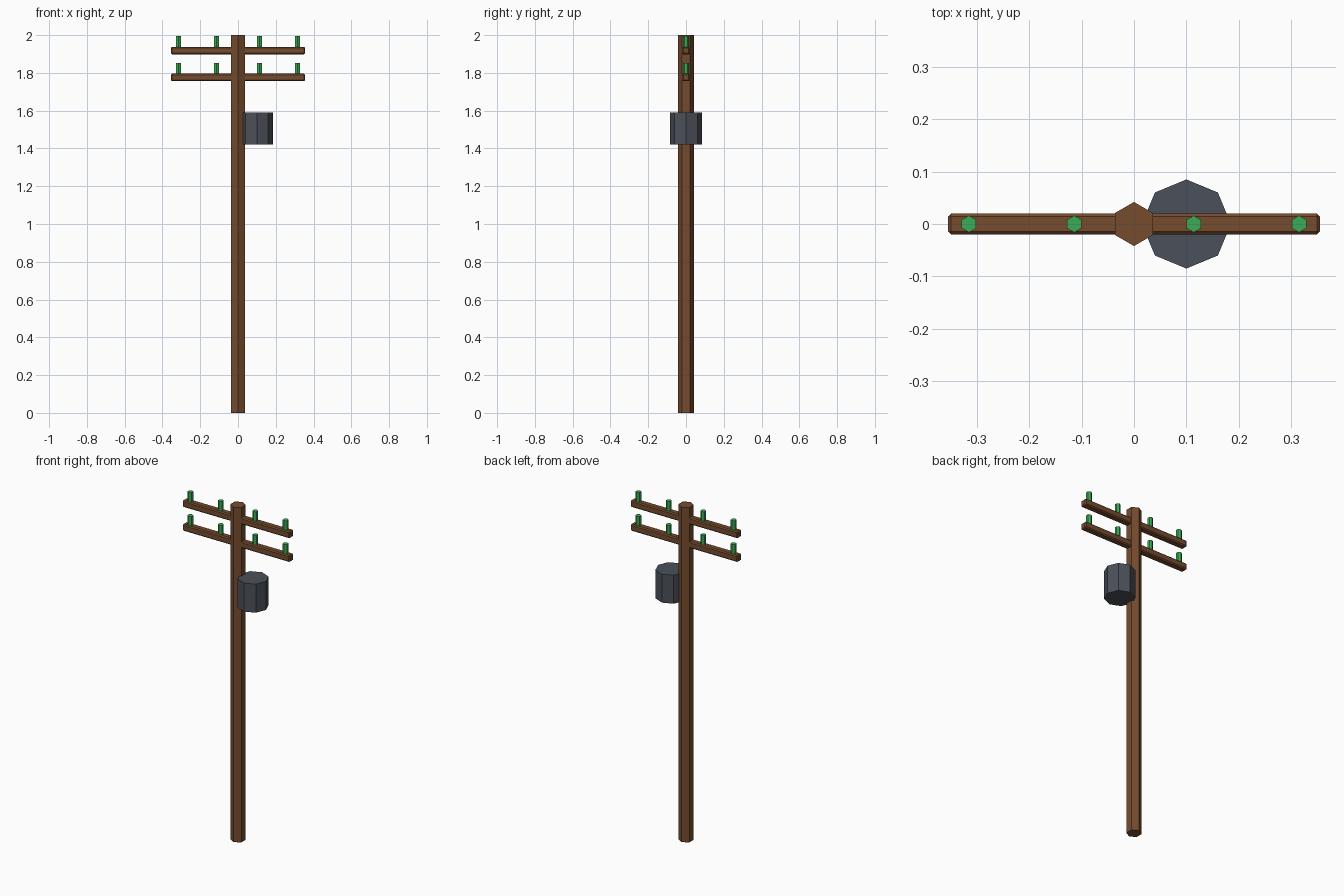
import bpy

if "Cube" in bpy.data.objects:
    bpy.data.objects.remove(bpy.data.objects["Cube"], do_unlink=True)


def make_material(name, rgb):
    mat = bpy.data.materials.new(name)
    mat.use_nodes = True
    mat.diffuse_color = (*rgb, 1)
    mat.node_tree.nodes["Principled BSDF"].inputs["Base Color"].default_value = (*rgb, 1)
    return mat


wood = make_material("brown wood", (0.18, 0.072, 0.028))
glass = make_material("green glass", (0.045, 0.40, 0.09))
metal = make_material("dark grey metal", (0.07, 0.08, 0.10))


def prism(name, sides, radius, x, bottom, top, mat):
    """Upright flat-shaded prism with a corner towards the back."""
    bpy.ops.mesh.primitive_cylinder_add(
        vertices=sides, radius=radius, depth=top - bottom,
        location=(x, 0, (bottom + top) / 2))
    obj = bpy.context.object
    obj.name = name
    obj.data.materials.append(mat)
    return obj


def cross_arm(name, z):
    """Horizontal beam with chamfered edges."""
    bpy.ops.mesh.primitive_cube_add(size=1, location=(0, 0, z))
    obj = bpy.context.object
    obj.name = name
    obj.scale = (0.71, 0.04, 0.04)
    bpy.ops.object.transform_apply(location=False, rotation=False, scale=True)
    bevel = obj.modifiers.new("chamfer", 'BEVEL')
    bevel.width = 0.006
    bevel.segments = 1
    obj.data.materials.append(wood)


# Pole and transformer can
prism("pole", 6, 0.042, 0, 0, 2, wood)
prism("transformer", 8, 0.085, 0.1, 1.42, 1.59, metal)

# Two cross arms, each carrying four insulators
for level, z in (("upper", 1.918), ("lower", 1.776)):
    cross_arm(level + "_cross_arm", z)
    for side, sign in (("left", 1), ("right", -1)):
        for place, x in (("inner", 0.114), ("outer", 0.315)):
            prism(f"{level}_{side}_{place}_insulator", 6, 0.016,
                  sign * x, z + 0.01, z + 0.076, glass)
